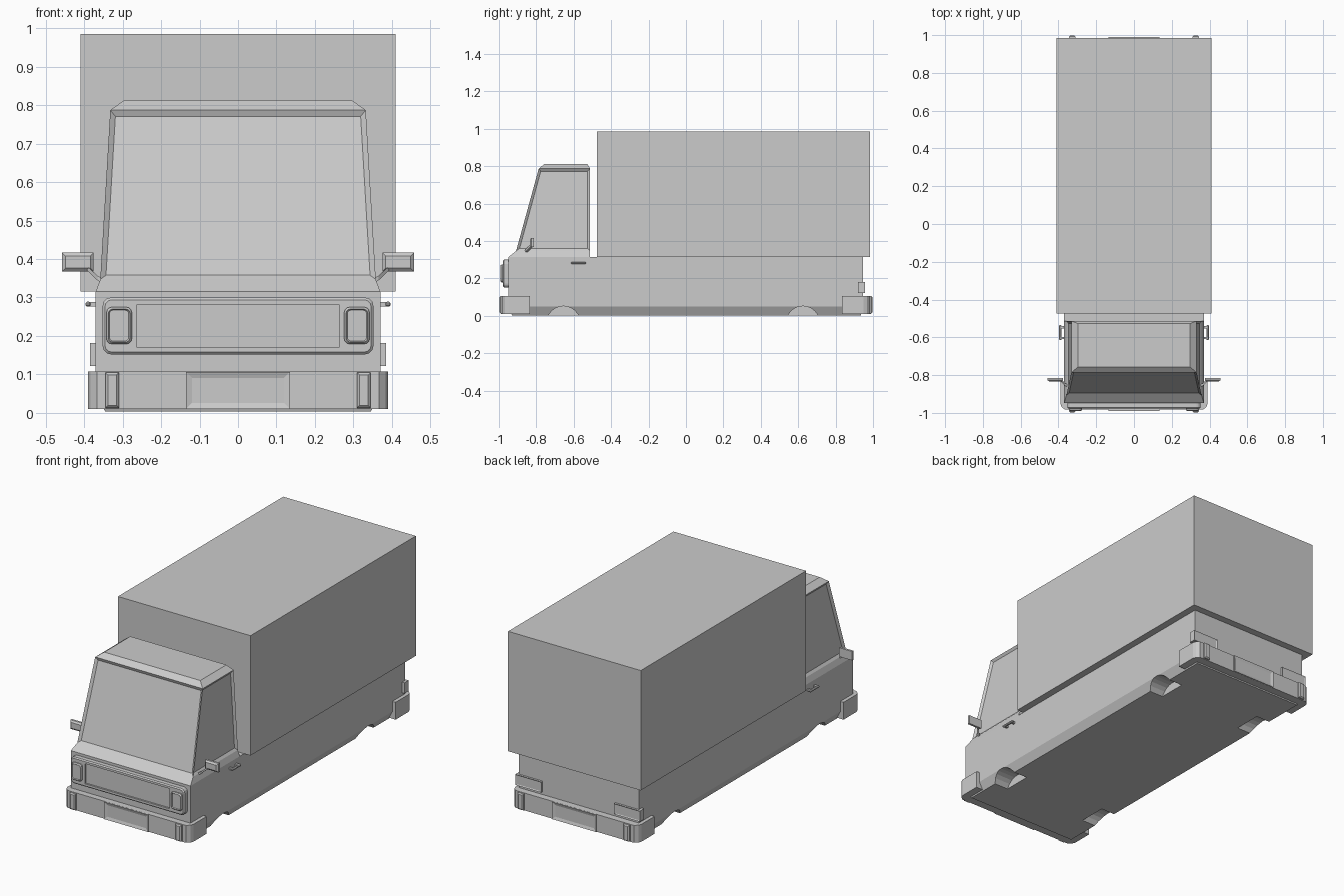
import bpy, bmesh, math
from mathutils import Vector

if "Cube" in bpy.data.objects:
    bpy.data.objects.remove(bpy.data.objects["Cube"])

grey = bpy.data.materials.new("light_grey")
grey.diffuse_color = (0.6, 0.6, 0.6, 1)
grey.use_nodes = True
grey.node_tree.nodes["Principled BSDF"].inputs["Base Color"].default_value = grey.diffuse_color


def finish(name, bm):
    bmesh.ops.recalc_face_normals(bm, faces=bm.faces)
    me = bpy.data.meshes.new(name)
    bm.to_mesh(me)
    bm.free()
    me.materials.append(grey)
    ob = bpy.data.objects.new(name, me)
    bpy.context.collection.objects.link(ob)
    return ob


def loft(rings):
    """Join rings of equal length into a closed solid."""
    bm = bmesh.new()
    vs = [[bm.verts.new(p) for p in r] for r in rings]
    n = len(vs[0])
    for a, b in zip(vs, vs[1:]):
        for i in range(n):
            bm.faces.new((a[i], a[(i + 1) % n], b[(i + 1) % n], b[i]))
    bm.faces.new(vs[0])
    bm.faces.new(vs[-1])
    bmesh.ops.recalc_face_normals(bm, faces=bm.faces)
    bm.normal_update()
    return bm


def rect(hx, y0, y1, z):
    return [(-hx, y0, z), (hx, y0, z), (hx, y1, z), (-hx, y1, z)]


def inset(bm, pick, thickness, depth):
    faces = [f for f in bm.faces if pick(f)]
    bmesh.ops.inset_individual(bm, faces=faces, thickness=thickness, depth=depth,
                               use_even_offset=True)


def block(x0, x1, y0, y1, z0, z1):
    return loft([[(x0, y0, z), (x1, y0, z), (x1, y1, z), (x0, y1, z)] for z in (z0, z1)])


def rounded(cx, cz, hx, hz, r, y, seg=3):
    """Rounded rectangle ring in the xz plane."""
    pts = []
    for k, (sx, sz) in enumerate(((1, 1), (-1, 1), (-1, -1), (1, -1))):
        for i in range(seg + 1):
            a = math.pi / 2 * (k + i / seg)
            pts.append((cx + sx * (hx - r) + r * math.cos(a), y,
                        cz + sz * (hz - r) + r * math.sin(a)))
    return pts


# Cargo box
finish("cargo_box", block(-0.41, 0.41, -0.475, 0.985, 0.315, 0.985))

# Lower body with tapered sill
body = finish("lower_body", loft([rect(0.345, -0.93, 0.935, 0.003), rect(0.37, -0.948, 0.945, 0.05),
                                  rect(0.37, -0.948, 0.945, 0.315)]))

# Wheel arch notches, cut from the sill
for y in (-0.655, 0.625):
    for s in (-1, 1):
        rings = [[(s * x, y + 0.089 * math.cos(a * math.pi / 12),
                   -0.037 + 0.089 * math.sin(a * math.pi / 12)) for a in range(24)]
                 for x in (0.26, 0.45)]
        cutter = finish("arch_cutter", loft(rings))
        cutter.hide_render = True
        cutter.hide_set(True)
        mod = body.modifiers.new("arch", 'BOOLEAN')
        mod.object = cutter
        mod.solver = 'EXACT'
bpy.context.view_layer.update()
cut_mesh = bpy.data.meshes.new_from_object(body.evaluated_get(bpy.context.evaluated_depsgraph_get()))
body.modifiers.clear()
body.data = cut_mesh
for ob in [o for o in bpy.data.objects if o.name.startswith("arch_cutter")]:
    bpy.data.objects.remove(ob)

# Cab with recessed windows on all four sides
cab = loft([rect(0.37, -0.948, -0.513, 0.315), rect(0.358, -0.908, -0.513, 0.347),
            rect(0.332, -0.787, -0.513, 0.787), rect(0.297, -0.757, -0.527, 0.812)])
inset(cab, lambda f: 0.5 < f.calc_center_median().z < 0.65, 0.014, -0.01)
finish("cab", cab)

# Front grille panel with a recessed middle
finish("grille_panel", loft([rounded(0, 0.226, 0.352, 0.074, 0.022, y) for y in (-0.94, -0.972)]
                            + [rounded(0, 0.226, 0.346, 0.068, 0.018, -0.978)]
                            + [rounded(0, 0.226, 0.262, 0.056, 0.001, y) for y in (-0.978, -0.968)]))

for s in (-1, 1):
    side = "left" if s < 0 else "right"

    # Headlight with a recessed lens
    c = s * 0.309
    finish(side + "_headlight", loft([rounded(c, 0.227, 0.033, 0.048, 0.014, y) for y in (-0.965, -0.985)]
                                     + [rounded(c, 0.227, 0.028, 0.043, 0.011, -0.991),
                                        rounded(c, 0.227, 0.025, 0.040, 0.009, -0.986)]))

    # Tail light wrapping the rear corner
    x0, x1 = sorted((s * 0.225, s * 0.385))
    tail = block(x0, x1, 0.92, 0.957, 0.122, 0.182)
    inset(tail, lambda f: f.normal.y > 0.9, 0.006, -0.003)
    finish(side + "_tail_light", tail)

    # Door handle: grip and mount
    x0, x1 = sorted((s * 0.383, s * 0.397))
    grip = block(x0, x1, -0.615, -0.535, 0.276, 0.289)
    bmesh.ops.bevel(grip, geom=grip.edges[:], offset=0.004, segments=1, affect='EDGES')
    finish(side + "_door_handle", grip)
    for y in (-0.609, -0.553):
        x0, x1 = sorted((s * 0.365, s * 0.388))
        finish(side + "_handle_mount", block(x0, x1, y, y + 0.012, 0.277, 0.288))

    # Wing mirror with chamfered front, on a slanted arm
    def plate(i, y):
        return [(s * (0.4165 + a * (0.0415 - i)), y, 0.392 + b * (0.025 - i))
                for a, b in ((-1, -1), (1, -1), (1, 1), (-1, 1))]
    finish(side + "_mirror", loft([plate(0.009, -0.834), plate(0, -0.826), plate(0, -0.814)]))
    finish(side + "_mirror_arm", loft([
        [(s * x, y + d, z + e) for d, e in ((-.007, -.006), (.007, -.006), (.007, .006), (-.007, .006))]
        for x, y, z in ((0.35, -0.855, 0.343), (0.365, -0.85, 0.35), (0.392, -0.824, 0.376))]))

# Bumpers, front and rear
for s, end in ((-1, "front"), (1, "rear")):
    half = [(0.39, 0.835), (0.39, 0.95), (0.383, 0.968), (0.366, 0.983)]
    plan = half + [(-x, y) for x, y in reversed(half)]
    finish(end + "_bumper", loft([[(x, s * y, z) for x, y in plan] for z in (0.01, 0.107)]))

    # Raised plate holder with a recess
    y0, y1 = sorted((s * 0.97, s * 0.989))
    holder = block(-0.135, 0.135, y0, y1, 0.0105, 0.1065)
    inset(holder, lambda f: f.normal.y * s > 0.9, 0.0155, 0)
    inner = [f for f in holder.faces if f.normal.y * s > 0.9
             and max(abs(v.co.x) for v in f.verts) < 0.13]
    for v in {v for f in inner for v in f.verts}:
        v.co.y -= s * 0.005
    finish(end + "_plate_holder", holder)

    # Bumper guards with chamfered faces
    for t in (-1, 1):
        def guard(i, y):
            return [(t * 0.327 + a * (0.0175 - i), s * y, 0.059 + b * (0.046 - i))
                    for a, b in ((-1, -1), (1, -1), (1, 1), (-1, 1))]
        finish(end + "_bumper_guard", loft([guard(0, 0.97), guard(0, 0.992), guard(0.006, 0.998)]))
